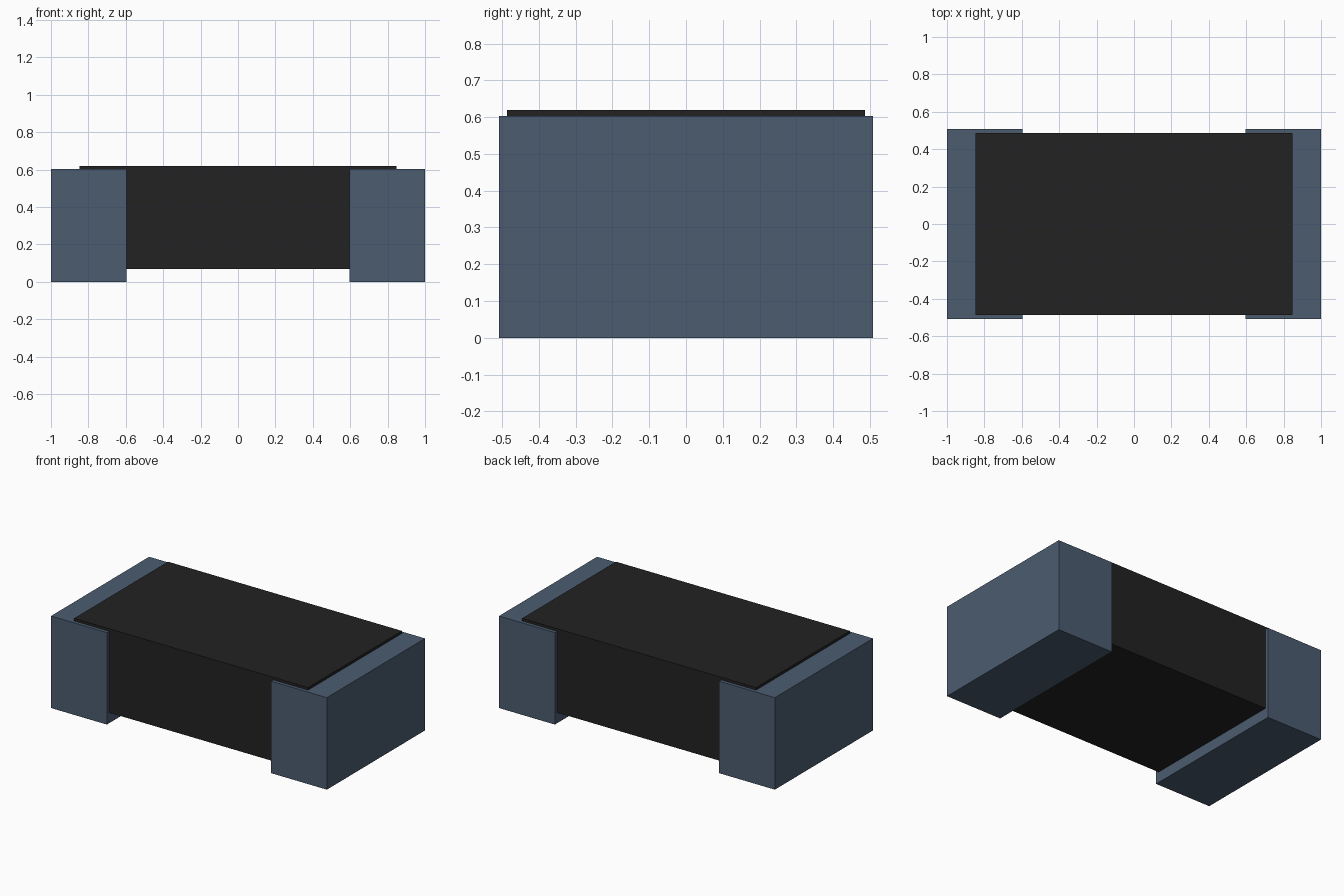
import bpy

cube = bpy.data.objects.get("Cube")
if cube:
    bpy.data.objects.remove(cube, do_unlink=True)


def material(name, colour):
    mat = bpy.data.materials.new(name)
    mat.use_nodes = True
    mat.diffuse_color = (*colour, 1)
    mat.node_tree.nodes["Principled BSDF"].inputs["Base Color"].default_value = (*colour, 1)
    return mat


def box(name, x, depth, z, mat):
    """Box spanning the x and z ranges, centred on y."""
    bpy.ops.mesh.primitive_cube_add(size=1, location=(sum(x) / 2, 0, sum(z) / 2))
    obj = bpy.context.object
    obj.name = name
    obj.scale = (x[1] - x[0], depth, z[1] - z[0])
    bpy.ops.object.transform_apply(location=False, rotation=False, scale=True)
    obj.data.materials.append(mat)
    return obj


metal = material("slate blue metal", (0.07, 0.107, 0.162))
black = material("matt black", (0.016, 0.016, 0.016))

# End terminals
box("left_terminal", (0.595, 1), 1.016, (0, 0.603), metal)
box("right_terminal", (-1, -0.595), 1.016, (0, 0.603), metal)

# Raised body between the terminals
box("body", (-0.595, 0.595), 0.972, (0.07, 0.603), black)

# Thin cover overlapping the terminals
box("top_cover", (-0.848, 0.848), 0.972, (0.603, 0.62), black)
